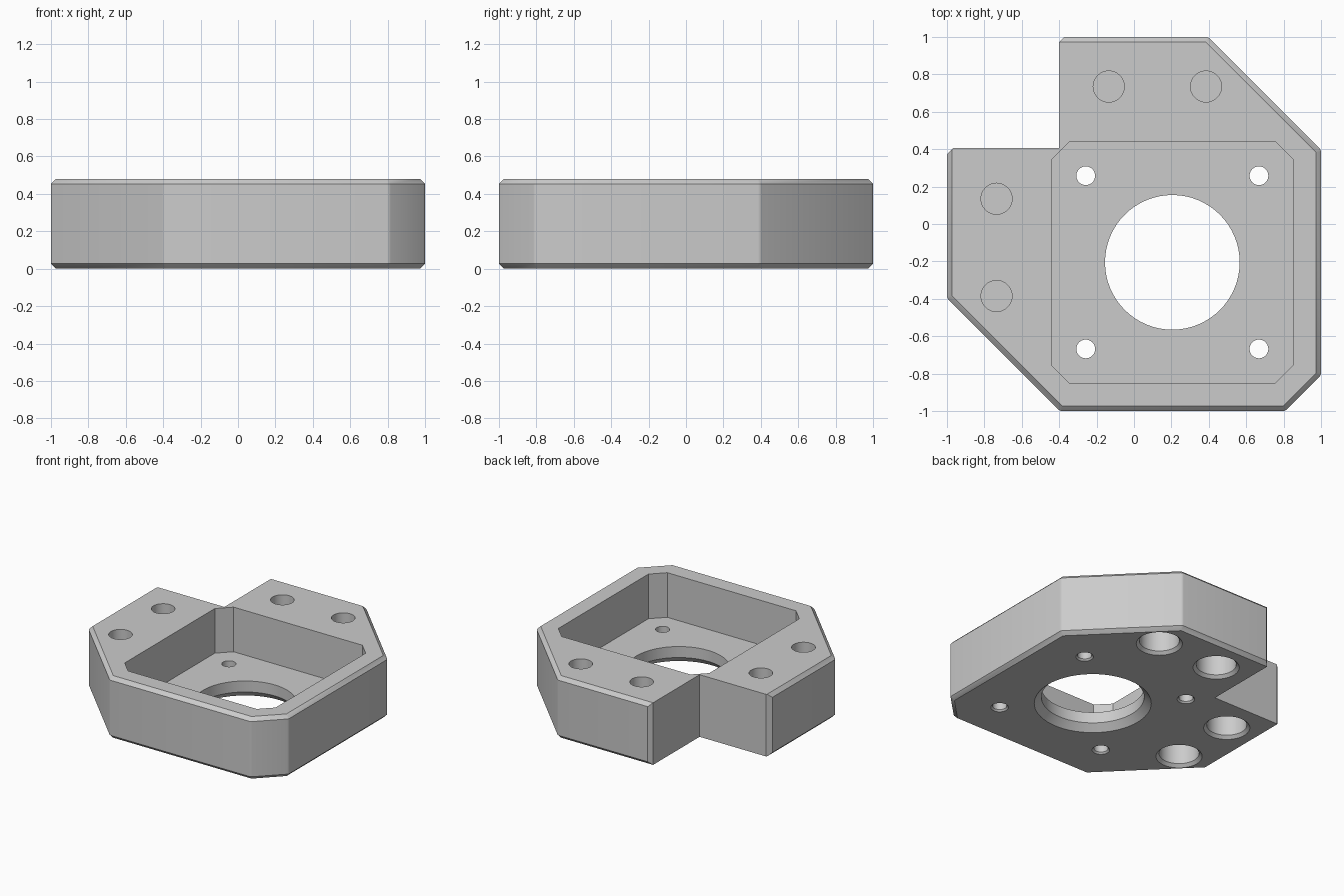
import bpy
import bmesh
from math import radians, cos, sin, sqrt, tau

cube = bpy.data.objects.get("Cube")
if cube:
    bpy.data.objects.remove(cube, do_unlink=True)

HEIGHT, EDGE, FLOOR = 0.48, 0.027, 0.135
CENTRE = (0.205, -0.205)

grey = bpy.data.materials.new("light_grey")
grey.use_nodes = True
grey.diffuse_color = (0.6, 0.6, 0.6, 1)
grey.node_tree.nodes["Principled BSDF"].inputs["Base Color"].default_value = (0.6, 0.6, 0.6, 1)


def loft(name, rings):
    """Closed solid through a stack of equal-length rings of points."""
    bm = bmesh.new()
    loops = [[bm.verts.new(p) for p in ring] for ring in rings]
    n = len(loops[0])
    for low, high in zip(loops, loops[1:]):
        for i in range(n):
            j = (i + 1) % n
            bm.faces.new((low[i], low[j], high[j], high[i]))
    bm.faces.new(loops[0][::-1])
    bm.faces.new(loops[-1])
    bmesh.ops.remove_doubles(bm, verts=bm.verts, dist=1e-5)
    bmesh.ops.recalc_face_normals(bm, faces=bm.faces)
    mesh = bpy.data.meshes.new(name)
    bm.to_mesh(mesh)
    bm.free()
    mesh.materials.append(grey)
    obj = bpy.data.objects.new(name, mesh)
    bpy.context.collection.objects.link(obj)
    return obj


def prism(name, outline, z0, z1):
    return loft(name, [[(x, y, z) for x, y in outline] for z in (z0, z1)])


def round_cutter(name, centre, profile, sides=64):
    """Turned cutter from (radius, height) pairs."""
    return loft(name, [[(centre[0] + r * cos(tau * i / sides),
                         centre[1] + r * sin(tau * i / sides), z)
                        for i in range(sides)] for r, z in profile])


def hole(name, centre, r, top, chamfer):
    """Hole from below with a chamfered mouth."""
    return round_cutter(name, centre, [(r + 2 * chamfer, -chamfer), (r, chamfer), (r, top)])


# Body: convex outline, rounded corners, chamfered top and bottom rims
a, b, c = 0.973, 0.385, 0.797
corners = [(a, -c, -45, 0), (a, b, 0, 45), (b, a, 45, 90),
           (-0.4, a, None, 45), (-a, 0.4, None, 225),
           (-a, -b, 180, 225), (-b, -a, 225, 270), (c, -a, 270, 315)]
core, outer = [], []
for x, y, start, end in corners:
    if start is None:
        steps, r = [end], EDGE * sqrt(2)
    else:
        steps, r = [start, (start + end) / 2, end], EDGE
    for angle in steps:
        t = radians(angle)
        core.append((x, y))
        outer.append((x + r * cos(t), y + r * sin(t)))
levels = [(core, 0), (outer, EDGE), (outer, HEIGHT - EDGE), (core, HEIGHT)]
body = loft("motor_mount_body", [[(x, y, z) for x, y in ring] for ring, z in levels])

cutters = []

# Corner notch
cutters.append(prism("notch", [(-2, 0.405), (-0.4, 0.405), (-0.4, 2), (-2, 2)], -1, 1))

# Square pocket with clipped corners
h, k = 0.645, 0.55
octagon = [(h, -k), (h, k), (k, h), (-k, h), (-h, k), (-h, -k), (-k, -h), (k, -h)]
cutters.append(prism("pocket", [(CENTRE[0] + x, CENTRE[1] + y) for x, y in octagon], FLOOR, 1))

# Central bore and the four small screw holes through the floor
cutters.append(hole("bore", CENTRE, 0.36, 0.3, 0.05))
for sx in (-1, 1):
    for sy in (-1, 1):
        spot = (CENTRE[0] + sx * 0.463, CENTRE[1] + sy * 0.463)
        cutters.append(hole("screw_hole", spot, 0.05, 0.3, 0.012))

# Mounting holes: wide recess below, narrow hole above, thin web between
for spot in [(-0.135, 0.735), (0.385, 0.735), (-0.735, 0.135), (-0.735, -0.385)]:
    cutters.append(hole("recess", spot, 0.14, 0.3, 0.022))
    cutters.append(round_cutter("top_hole", spot, [(0.083, 0.308), (0.083, 1)]))

# Cut everything out, then discard the cutters
bpy.context.view_layer.objects.active = body
body.select_set(True)
for cutter in cutters:
    cutter.hide_render = True
    mod = body.modifiers.new("cut", 'BOOLEAN')
    mod.operation = 'DIFFERENCE'
    mod.solver = 'EXACT'
    mod.object = cutter
    bpy.ops.object.modifier_apply(modifier=mod.name)
for cutter in cutters:
    bpy.data.objects.remove(cutter, do_unlink=True)

bpy.ops.object.shade_smooth_by_angle(angle=radians(30))
